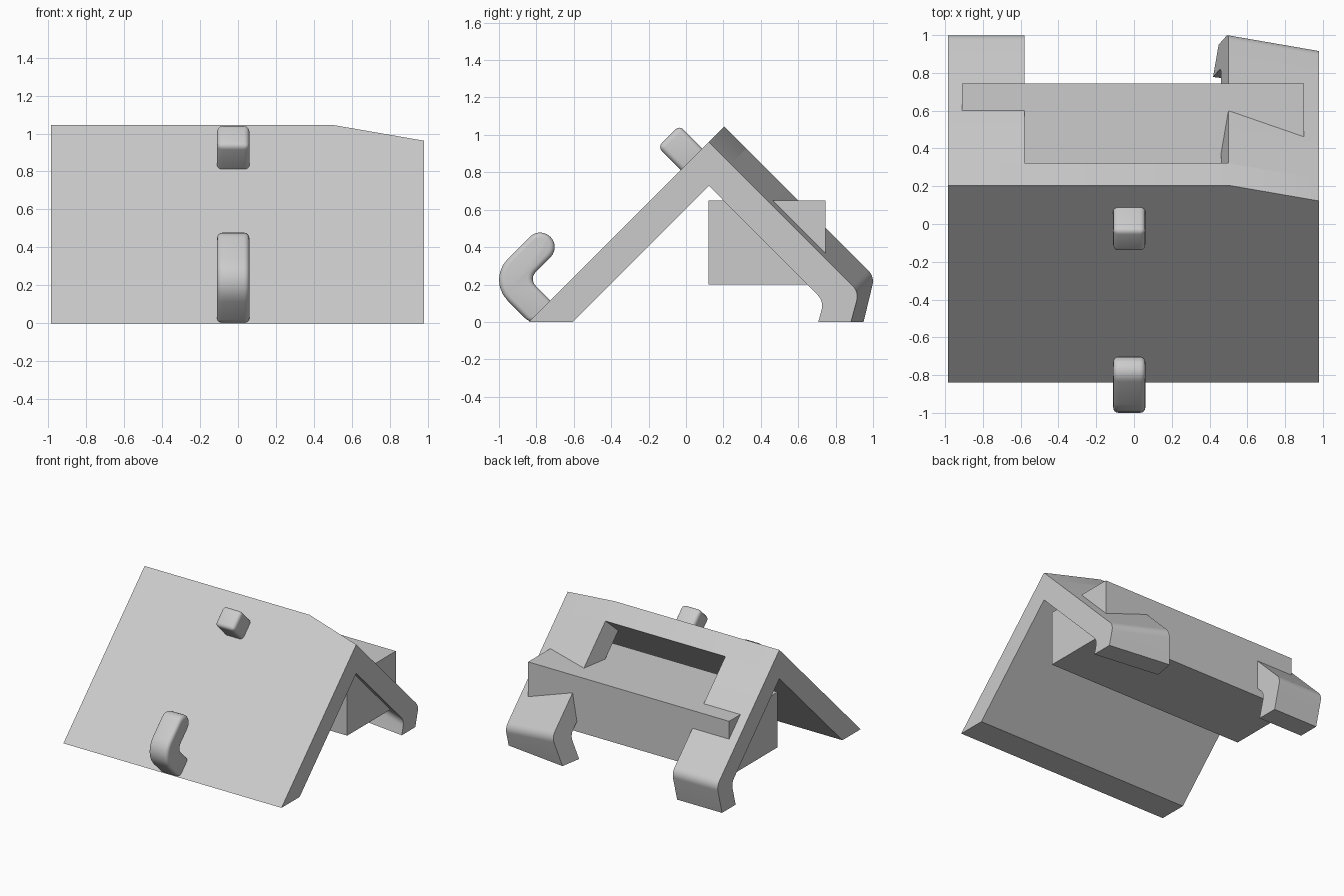
import bpy, bmesh, math
from mathutils import Vector

if "Cube" in bpy.data.objects:
    bpy.data.objects.remove(bpy.data.objects["Cube"])

grey = bpy.data.materials.new("light_grey")
grey.diffuse_color = (0.6, 0.6, 0.6, 1)
grey.use_nodes = True
grey.node_tree.nodes["Principled BSDF"].inputs["Base Color"].default_value = grey.diffuse_color

X0, XB, X1 = -0.985, 0.50, 0.98      # left end, bend line, right end
SLOPE = 0.083 / (X1 - XB)            # setback of the angled right part (in y and z)
K = SLOPE * math.sqrt(2)


def rounded(corners, steps=6):
    """Profile from (y, z, radius) corners, with filleted corners."""
    out = []
    n = len(corners)
    for i, (y, z, r) in enumerate(corners):
        p = Vector((y, z))
        if r == 0:
            out.append(p)
            continue
        a = (Vector(corners[i - 1][:2]) - p).normalized()
        b = (Vector(corners[(i + 1) % n][:2]) - p).normalized()
        half = a.angle(b) / 2
        centre = p + (a + b).normalized() * r / math.sin(half)
        s = p + a * r / math.tan(half) - centre
        e = p + b * r / math.tan(half) - centre
        ang = s.angle(e)
        for k in range(steps + 1):
            t = k / steps
            out.append(centre + (s * math.sin((1 - t) * ang) + e * math.sin(t * ang)) / math.sin(ang))
    return out


def loft(name, sections, bevel=0, cut_ground=False):
    """Solid through matching rings of 3D points."""
    bm = bmesh.new()
    rings = [[bm.verts.new(p) for p in s] for s in sections]
    n = len(rings[0])
    for a, b in zip(rings, rings[1:]):
        for i in range(n):
            j = (i + 1) % n
            bm.faces.new((a[i], a[j], b[j], b[i]))
    bm.faces.new(rings[0])
    bm.faces.new(rings[-1])
    if cut_ground:
        bmesh.ops.bisect_plane(bm, geom=bm.verts[:] + bm.edges[:] + bm.faces[:],
                               plane_co=(0, 0, 0), plane_no=(0, 0, 1), clear_inner=True)
        bmesh.ops.holes_fill(bm, edges=[e for e in bm.edges if e.is_boundary], sides=0)
    bmesh.ops.recalc_face_normals(bm, faces=bm.faces[:])
    me = bpy.data.meshes.new(name)
    bm.to_mesh(me)
    bm.free()
    ob = bpy.data.objects.new(name, me)
    bpy.context.collection.objects.link(ob)
    me.materials.append(grey)
    bpy.ops.object.select_all(action='DESELECT')
    ob.select_set(True)
    bpy.context.view_layer.objects.active = ob
    if bevel:
        mod = ob.modifiers.new("soft_edges", 'BEVEL')
        mod.width, mod.segments = bevel, 4
        mod.limit_method, mod.angle_limit = 'ANGLE', math.radians(40)
        mod.use_clamp_overlap = False
        bpy.ops.object.modifier_apply(modifier=mod.name)
    bpy.ops.object.shade_smooth_by_angle(angle=math.radians(35))
    return ob


def flat(profile, x):
    return [(x, p.x, p.y) for p in profile]


def setback(profile, x_of):
    """Ring shifted inwards in proportion to its distance past the bend."""
    ring = []
    for p in profile:
        x = x_of(p)
        s = SLOPE * (x - XB)
        ring.append((x, p.x - s, p.y - s))
    return ring


# Sloping front plate, its upper edge cut back on the right
plate = []
for x in (X0, XB, X1):
    s = SLOPE * max(0, x - XB)
    plate.append([(x, -0.84, 0), (x, 0.205 - s, 1.045 - s),
                  (x, 0.322 - s, 0.928 - s), (x, -0.606, 0)])
loft("front_plate", plate)

# Two back legs with bent feet, the right one angled
leg = rounded([(0.322, 0.928, 0), (1.008, 0.242, 0.08), (0.9025, -0.15, 0),
               (0.7275, -0.15, 0), (0.820, 0.193, 0.08), (0.205, 0.811, 0)])
loft("left_leg", [flat(leg, X0), flat(leg, -0.58)], cut_ground=True)


def inner_wall(p):
    depth = (1.25 - p.x - p.y) / math.sqrt(2)
    return XB - K * depth / (1 + K * K)


loft("right_leg", [setback(leg, inner_wall), setback(leg, lambda p: X1)], cut_ground=True)

# Block held between the legs
block = [Vector(p) for p in ((0.12, 0.20), (0.745, 0.20), (0.745, 0.65), (0.12, 0.65))]
loft("cross_block", [flat(block, -0.91), flat(block, 0.90)])

# Hook and peg on the front plate
hook = rounded([(-0.70, 0, 0), (-0.84, 0, 0), (-1.065, 0.225, 0.157),
                (-0.78, 0.51, 0.077), (-0.67, 0.40, 0.077),
                (-0.84, 0.23, 0.05), (-0.70, 0.09, 0)])
peg = [Vector(p) for p in ((0.023, 0.762), (-0.15, 0.935), (-0.035, 1.05), (0.138, 0.877))]
for name, profile in (("lower_hook", hook), ("upper_peg", peg)):
    loft(name, [flat(profile, -0.11), flat(profile, 0.06)], bevel=0.028)
